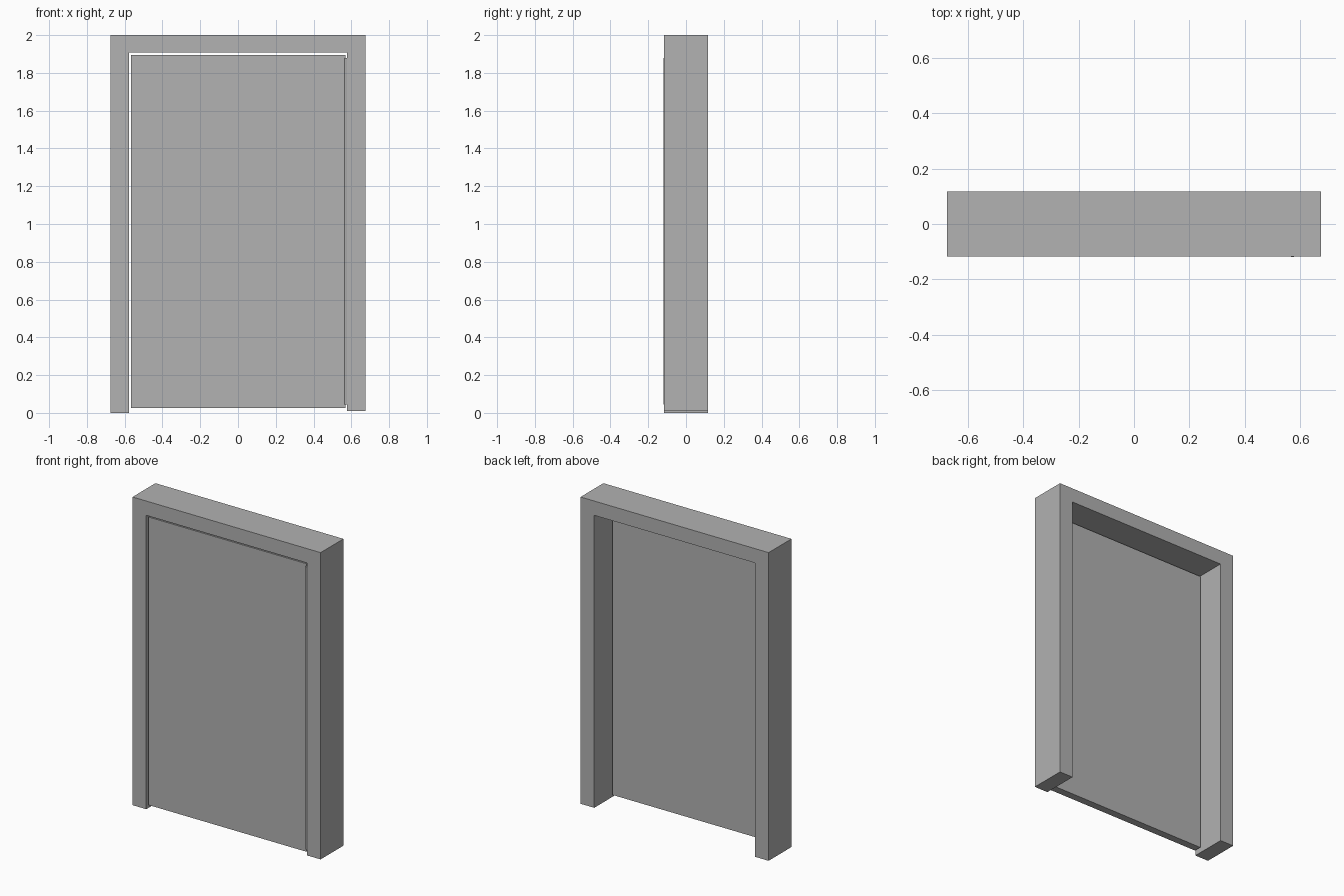
import bpy
import bmesh
from mathutils import Matrix, Vector

cube = bpy.data.objects.get("Cube")
if cube:
    bpy.data.objects.remove(cube, do_unlink=True)

# Single flat colour
grey = bpy.data.materials.new("plain grey")
grey.use_nodes = True
colour = (0.445, 0.445, 0.445, 1)
grey.diffuse_color = colour
grey.node_tree.nodes["Principled BSDF"].inputs["Base Color"].default_value = colour


def add_object(name, bm):
    bmesh.ops.recalc_face_normals(bm, faces=bm.faces[:])
    mesh = bpy.data.meshes.new(name)
    bm.to_mesh(mesh)
    bm.free()
    mesh.materials.append(grey)
    obj = bpy.data.objects.new(name, mesh)
    bpy.context.collection.objects.link(obj)
    return obj


def extrude_profile(name, outline, front, back):
    """Extrude an x-z outline from y = front to y = back."""
    bm = bmesh.new()
    face = bm.faces.new([bm.verts.new((x, front, z)) for x, z in outline])
    result = bmesh.ops.extrude_face_region(bm, geom=[face])
    moved = [v for v in result["geom"] if isinstance(v, bmesh.types.BMVert)]
    bmesh.ops.translate(bm, verts=moved, vec=(0, back - front, 0))
    return add_object(name, bm)


# Frame: two jambs and the head as one piece, the left jamb a touch shorter
outer, inner, depth = 0.675, 0.577, 0.117
height, head_bottom, short_foot = 2.0, 1.907, 0.009
extrude_profile("door_frame", [
    (-outer, 0), (-outer, height), (outer, height), (outer, short_foot),
    (inner, short_foot), (inner, head_bottom), (-inner, head_bottom), (-inner, 0),
], -depth, depth)

# Door leaf, set just behind the front of the frame
left, right, bottom, top = -0.567, 0.569, 0.027, 1.896
extrude_profile("door_leaf", [(left, bottom), (left, top), (right, top), (right, bottom)],
                -0.109, -0.06)

# Continuous hinge pin along the left edge of the leaf
pin_bottom, pin_top, pin_radius = 0.045, 1.88, 0.008
bm = bmesh.new()
bmesh.ops.create_cone(
    bm, cap_ends=True, segments=12, radius1=pin_radius, radius2=pin_radius,
    depth=pin_top - pin_bottom,
    matrix=Matrix.Translation(Vector((0.572, -0.112, (pin_bottom + pin_top) / 2))))
add_object("hinge_pin", bm)
